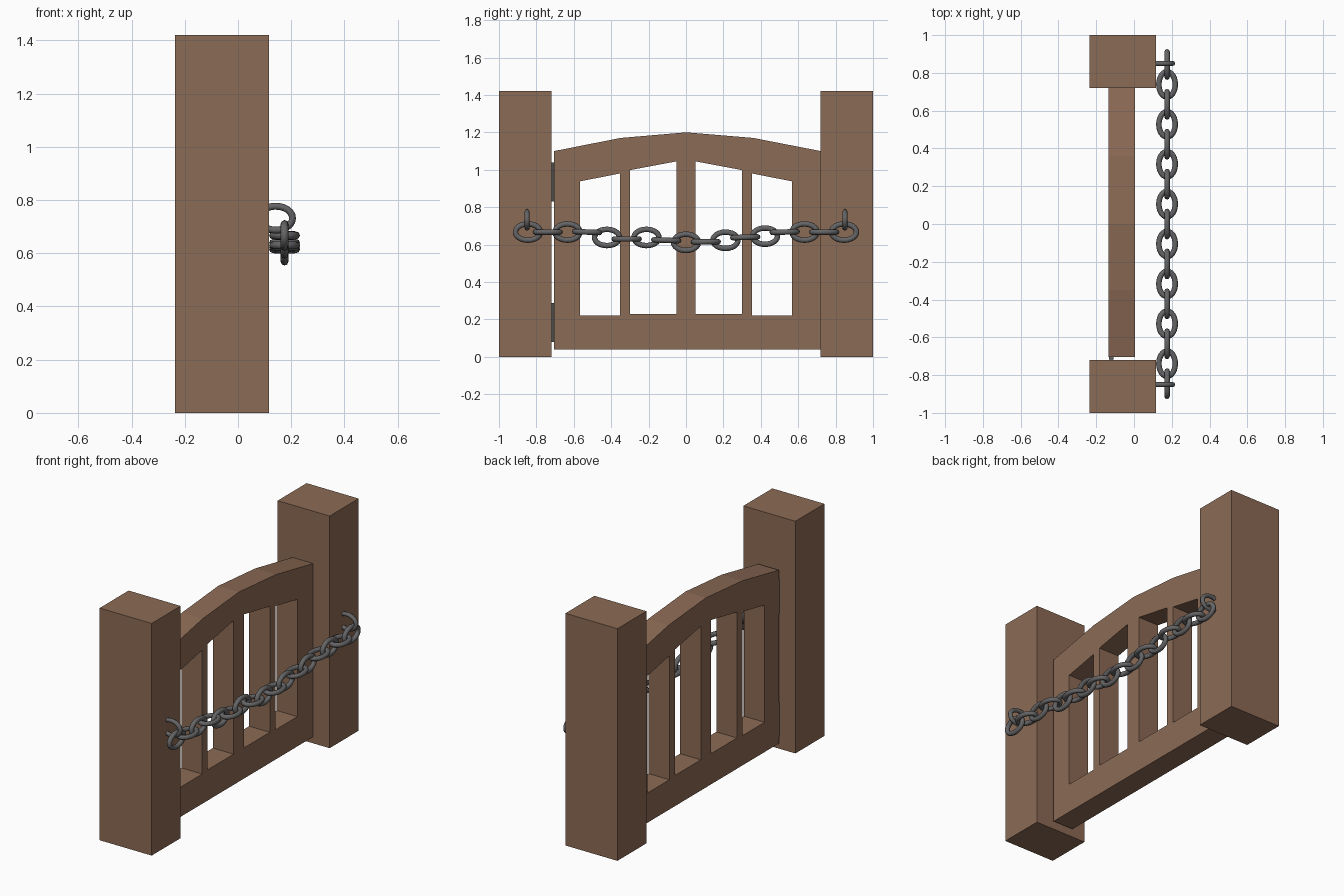
import bpy
from math import sin, cos, pi, radians, atan2
from mathutils import Matrix, Vector

if "Cube" in bpy.data.objects:
    bpy.data.objects.remove(bpy.data.objects["Cube"])


def material(name, rgb):
    m = bpy.data.materials.new(name)
    m.diffuse_color = (*rgb, 1)
    m.use_nodes = True
    m.node_tree.nodes["Principled BSDF"].inputs["Base Color"].default_value = m.diffuse_color
    return m


WOOD = material("brown_wood", (0.26, 0.145, 0.09))
IRON = material("dark_iron", (0.13, 0.13, 0.135))


def add(name, mesh, matrix=Matrix()):
    ob = bpy.data.objects.new(name, mesh)
    bpy.context.collection.objects.link(ob)
    ob.matrix_world = matrix
    return ob


def curve_mesh(name, paths, cyclic, mat, smooth, **settings):
    """Turn point lists into a filled or tubular mesh."""
    cu = bpy.data.curves.new(name, 'CURVE')
    for key, value in settings.items():
        setattr(cu, key, value)
    for pts in paths:
        sp = cu.splines.new('POLY')
        sp.points.add(len(pts) - 1)
        for p, co in zip(sp.points, pts):
            p.co = (*co, 1)
        sp.use_cyclic_u = cyclic
    tmp = add(name, cu)
    bpy.context.view_layer.update()
    dg = bpy.context.evaluated_depsgraph_get()
    me = bpy.data.meshes.new_from_object(tmp.evaluated_get(dg))
    bpy.data.objects.remove(tmp)
    me.name = name
    me.materials.clear()
    me.materials.append(mat)
    me.polygons.foreach_set("use_smooth", [smooth] * len(me.polygons))
    me.update()
    return me


# Two square posts
for name, y in (("hinge_post", -0.86), ("latch_post", 0.86)):
    bpy.ops.mesh.primitive_cube_add(size=1, location=(-0.06, y, 0.71))
    post = bpy.context.object
    post.name = name
    post.scale = (0.352, 0.28, 1.42)
    post.data.materials.append(WOOD)

# Arched gate panel with four openings, drawn in (y, z)
outline = [(-0.705, 0.04), (0.72, 0.04), (0.72, 1.10), (0.36, 1.17),
           (0, 1.20), (-0.35, 1.17), (-0.705, 1.10)]
openings = [[(-0.567, 0.222), (-0.353, 0.222), (-0.353, 0.98), (-0.567, 0.938)],
            [(-0.30, 0.228), (-0.05, 0.228), (-0.05, 1.045), (-0.30, 0.998)]]
openings += [[(-y, z) for y, z in hole] for hole in openings]
panel = curve_mesh("gate_panel", [[(y, z, 0) for y, z in p] for p in [outline] + openings],
                   True, WOOD, False, dimensions='2D', fill_mode='BOTH', extrude=0.07)
turn = Matrix(((0, 0, 1), (1, 0, 0), (0, 1, 0))).to_4x4()
add("gate_panel", panel, Matrix.Translation((-0.065, 0, 0)) @ turn)

# Hinge pins in the gap
for name, z in (("lower_hinge", 0.183), ("upper_hinge", 0.935)):
    bpy.ops.mesh.primitive_cylinder_add(vertices=12, radius=0.013, depth=0.21,
                                        location=(-0.12, -0.711, z))
    hinge = bpy.context.object
    hinge.name = name
    hinge.data.materials.append(IRON)
    bpy.ops.object.shade_smooth_by_angle()

# Chain: oval links alternating upright and flat along a sagging line
tube = dict(dimensions='3D', bevel_depth=0.0145, bevel_resolution=2)
oval = [(0, 0.067 * cos(a), 0.0435 * sin(a)) for a in (2 * pi * i / 24 for i in range(24))]
link = curve_mesh("chain_link", [oval], True, IRON, True, **tube)
heights = [0.667, 0.667, 0.667, 0.667, 0.638, 0.63, 0.638, 0.623, 0.612,
           0.615, 0.623, 0.639, 0.645, 0.667, 0.667, 0.667, 0.667]
for i, z in enumerate(heights):
    m = Matrix.Translation((0.175, -0.845 + i * 0.1056, z))
    if i % 2:
        tilt = 0.3 * atan2(heights[i + 1] - heights[i - 1], 0.211)
        m = m @ Matrix.Rotation(tilt, 4, 'X') @ Matrix.Rotation(pi / 2, 4, 'Y')
    add("chain_link_%02d" % (i + 1), link, m)

# Curled hooks holding the chain ends to the posts
arc = [(0.142 + 0.063 * cos(a), 0, 0.732 + 0.045 * sin(a))
       for a in (radians(125 - 250 * i / 16) for i in range(17))]
hook = curve_mesh("chain_hook", [arc], False, IRON, True, use_fill_caps=True,
                  **{**tube, "bevel_depth": 0.013})
for name, y in (("left_hook", -0.85), ("right_hook", 0.85)):
    add(name, hook, Matrix.Translation(Vector((0, y, 0))))
